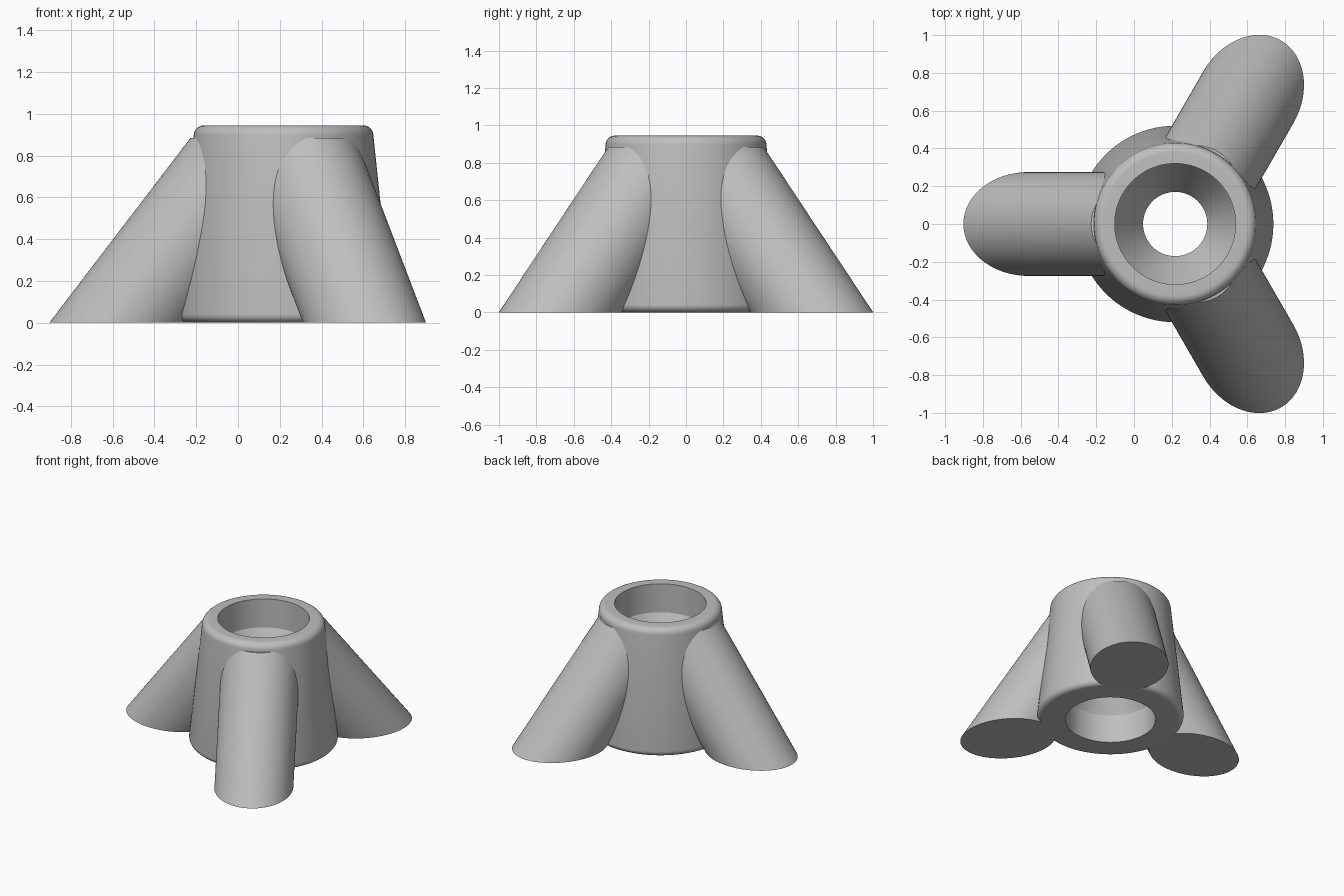
import bpy
import bmesh
from math import sin, cos, pi, radians
from mathutils import Matrix, Vector

SEG = 96
CENTRE = Vector((0.218, 0, 0))

cube = bpy.data.objects.get("Cube")
if cube:
    bpy.data.objects.remove(cube, do_unlink=True)

GREY = (0.52, 0.52, 0.52, 1)
grey = bpy.data.materials.new("plain grey")
grey.use_nodes = True
grey.diffuse_color = GREY
grey.node_tree.nodes["Principled BSDF"].inputs["Base Color"].default_value = GREY


def make_object(name, bm):
    bmesh.ops.recalc_face_normals(bm, faces=bm.faces)
    mesh = bpy.data.meshes.new(name)
    bm.to_mesh(mesh)
    bm.free()
    mesh.materials.append(grey)
    obj = bpy.data.objects.new(name, mesh)
    bpy.context.collection.objects.link(obj)
    return obj


def smooth(obj):
    bpy.ops.object.select_all(action="DESELECT")
    obj.select_set(True)
    bpy.context.view_layer.objects.active = obj
    bpy.ops.object.shade_smooth_by_angle(angle=radians(30))


def arc(r, z, radius, start, end, steps=8):
    angles = [radians(start + (end - start) * i / steps) for i in range(steps + 1)]
    return [(r + radius * cos(a), z + radius * sin(a)) for a in angles]


# Hub: tapered outside with rounded rims, two counterbores and an hourglass throat
profile = arc(0.48, 0.04, 0.04, -90, 0) + arc(0.38, 0.895, 0.05, 0, 90)
profile += [(0.32, 0.945), (0.32, 0.725), (0.17, 0.473), (0.32, 0.22), (0.32, 0)]
bm = bmesh.new()
rings = [[bm.verts.new((r * cos(2 * pi * i / SEG), r * sin(2 * pi * i / SEG), z))
          for i in range(SEG)] for r, z in profile]
for a, b in zip(rings, rings[1:] + rings[:1]):
    for i in range(SEG):
        j = (i + 1) % SEG
        bm.faces.new((a[i], a[j], b[j], b[i]))
hub = make_object("hub", bm)
hub.location = CENTRE
smooth(hub)

# Helper that trims the legs inside the hub wall
bm = bmesh.new()
bmesh.ops.create_cone(bm, cap_ends=True, segments=SEG, radius1=0.37, radius2=0.37,
                      depth=2, matrix=Matrix.Translation(CENTRE))
cutter = make_object("leg_trimmer", bm)
cutter.hide_render = True

# Legs: slanted round bars cut flat at the ground
FOOT, LEAN, TOP = 0.775, 0.764, 0.885
for name, angle in (("right_leg", 180), ("front_left_leg", -60), ("back_left_leg", 60)):
    bm = bmesh.new()
    bmesh.ops.create_cone(bm, cap_ends=True, segments=SEG, radius1=1, radius2=1, depth=1)
    for v in bm.verts:
        z = (v.co.z + 0.5) * TOP
        v.co = Vector((FOOT - LEAN * z + 0.346 * v.co.x, 0.275 * v.co.y, z))
    bm.transform(Matrix.Translation(CENTRE) @ Matrix.Rotation(radians(angle), 4, "Z"))
    leg = make_object(name, bm)
    trim = leg.modifiers.new("trim", "BOOLEAN")
    trim.operation = "DIFFERENCE"
    trim.solver = "EXACT"
    trim.object = cutter
    bpy.context.view_layer.objects.active = leg
    bpy.ops.object.modifier_apply(modifier=trim.name)
    smooth(leg)

bpy.data.objects.remove(cutter, do_unlink=True)
